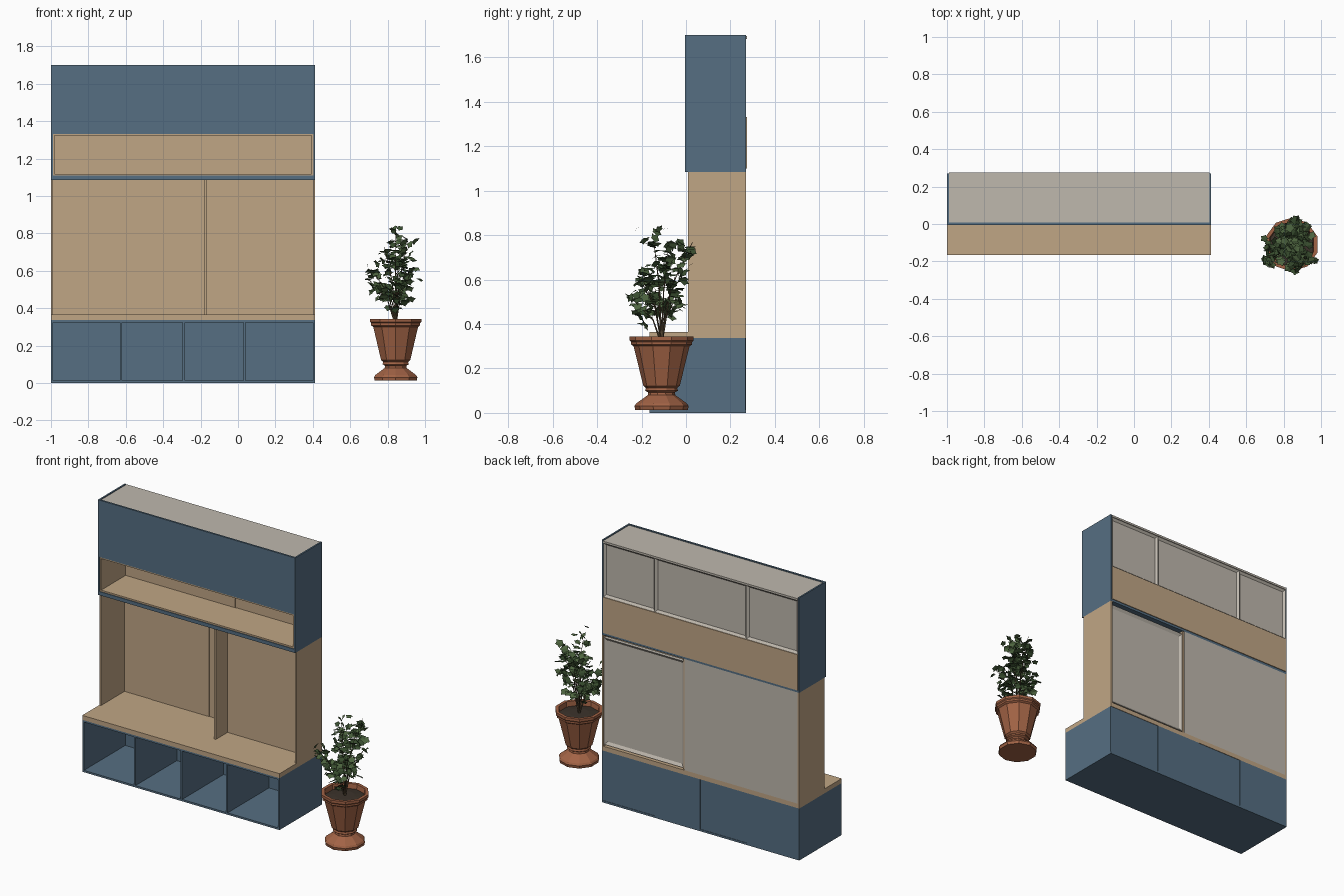
import bpy, bmesh, math, random
from mathutils import Vector, Matrix

cube = bpy.data.objects.get("Cube")
if cube:
    bpy.data.objects.remove(cube, do_unlink=True)
random.seed(4)


def material(name, r, g, b):
    m = bpy.data.materials.new(name)
    m.use_nodes = True
    m.diffuse_color = (r, g, b, 1)
    m.node_tree.nodes["Principled BSDF"].inputs["Base Color"].default_value = (r, g, b, 1)
    return m


blue = material("slate blue paint", .092, .158, .225)
wood = material("light oak", .53, .38, .235)
grey = material("warm grey board", .52, .48, .42)
clay = material("terracotta", .36, .125, .06)
soil_brown = material("dark soil", .045, .033, .024)
bark = material("stem brown", .11, .075, .04)
leaf_dark = material("dark leaf green", .04, .075, .028)
leaf_light = material("leaf green", .075, .13, .05)


def finish(name, bm, *mats):
    me = bpy.data.meshes.new(name)
    bm.to_mesh(me)
    bm.free()
    ob = bpy.data.objects.new(name, me)
    bpy.context.collection.objects.link(ob)
    for m in mats:
        me.materials.append(m)
    return ob


def board(name, x, y, z, mat, recess=0):
    """Box from (min, max) ranges, optionally with a recessed rear face."""
    bm = bmesh.new()
    bmesh.ops.create_cube(bm, size=1)
    for v in bm.verts:
        v.co = [r[0] + (c + .5) * (r[1] - r[0]) for r, c in zip((x, y, z), v.co)]
    if recess:
        bm.normal_update()
        rear = [f for f in bm.faces if f.normal.y > .9]
        bmesh.ops.inset_individual(bm, faces=rear, thickness=recess, depth=-.012)
    return finish(name, bm, mat)


L, R, T = -1.0, .413, .012          # cabinet ends and board thickness
BACK = .27

# Bench with four open cubbies
bench_y = (-.165, BACK - .012)
board("bench_base", (L, R), (-.165, BACK), (0, T), blue)
board("bench_deck", (L, R), bench_y, (.324, .336), blue)
stops = [L, -.625, -.29, .035, R]
for i, s in enumerate(stops):
    x0 = min(max(s - T / 2, L), R - T)
    board(f"bench_upright_{i}", (x0, x0 + T), bench_y, (T, .324), blue)
for i in range(4):
    rear = BACK - .003 * (i % 2)
    board(f"bench_back_{i}", (stops[i], stops[i + 1]), (BACK - T, rear), (T, .336), blue)
board("bench_seat", (L, R), (-.165, BACK), (.336, .365), wood)

# Open middle section with a shallow right bay
mid_z = (.365, 1.085)
for name, x0, y1 in (("right_side", L, BACK), ("left_side", R - T, BACK), ("bay_divider", -.178, .265)):
    board("middle_" + name, (x0, x0 + T), (.01, y1), mid_z, wood)
cuts = [L + T, -.79, -.38, -.178]
for i in range(3):
    front = .25 - .003 * (i % 2)
    board(f"hall_back_{i}", (cuts[i], cuts[i + 1]), (front, .258), mid_z, wood)
board("hall_rear_cover", (L + T, -.178), (.258, BACK), mid_z, grey)
board("bay_back", (-.166, R - T), (.13, .142), mid_z, wood)
board("bay_rear_cover", (-.166, R - T), (.24, .264), (.375, 1.065), grey, .025)

# Upper cabinet: open shelf below a closed cupboard
for name, x0 in (("right", L), ("left", R - .01)):
    board(f"cupboard_{name}_side", (x0, x0 + .01), (-.005, BACK), (1.085, 1.7), blue)
inner = (L + .01, R - .01)
board("cupboard_bottom", inner, (-.005, BACK), (1.085, 1.108), blue)
board("cupboard_front", inner, (-.005, .007), (1.332, 1.7), blue)
board("cupboard_top", inner, (.007, .275), (1.682, 1.695), grey)
board("shelf_floor", inner, (.0, .26), (1.108, 1.118), wood)
board("shelf_ceiling", inner, (.0, .26), (1.322, 1.332), wood)
for name, x0 in (("right", inner[0]), ("left", inner[1] - .01)):
    board(f"shelf_{name}_end", (x0, x0 + .01), (.0, .26), (1.118, 1.322), wood)
for i, x in enumerate(((inner[0], -.195), (-.195, inner[1]))):
    board(f"shelf_back_{i}", x, (.25 + .004 * i, .275), (1.1, 1.332), wood)
rear_cuts = [inner[0], -.62, .035, inner[1]]
for i in range(3):
    board(f"cupboard_rear_{i}", rear_cuts[i:i + 2], (.25, BACK), (1.332, 1.682), grey, .02)


# Faceted plant pot
def lathe(name, profile, sides, mat, centre):
    bm = bmesh.new()
    rings = []
    for r, z in profile:
        rings.append([bm.verts.new((centre.x + r * math.cos(a), centre.y + r * math.sin(a), z))
                      for a in (math.tau * (k + .5) / sides for k in range(sides))])
    for lo, hi in zip(rings, rings[1:]):
        for k in range(sides):
            j = (k + 1) % sides
            bm.faces.new((lo[k], lo[j], hi[j], hi[k]))
    bm.faces.new(rings[0][::-1])
    bm.faces.new(rings[-1])
    return finish(name, bm, mat)


pot = Vector((.843, -.11, 0))
lathe("plant_pot", [(.118, .012), (.122, .03), (.115, .042), (.062, .08), (.06, .092), (.074, .1),
                    (.07, .112), (.082, .122), (.126, .3), (.138, .308), (.138, .32), (.144, .326),
                    (.144, .343), (.124, .343), (.118, .3)], 10, clay, pot)
lathe("pot_soil", [(.115, .3), (.119, .312), (.06, .32)], 10, soil_brown, pot)

# Branching stems
root = pot + Vector((0, 0, .31))
tips = [(.03, .14, .46), (-.13, -.09, .3), (.09, -.1, .3), (-.06, .03, .42), (.0, -.04, .5),
        (.09, .06, .3), (-.06, .07, .22), (-.15, -.03, .25), (.02, -.13, .2), (.06, .03, .42)]
curve = bpy.data.curves.new("plant_stems", "CURVE")
curve.dimensions = "3D"
curve.bevel_depth = .004
curve.bevel_resolution = 0
curve.materials.append(bark)
paths = []
for t in tips:
    t = Vector(t)
    mid = Vector((t.x * .3, t.y * .3, t.z * .55))
    path = [root, root + mid, root + t]
    paths.append(path)
    sp = curve.splines.new("POLY")
    sp.points.add(2)
    for p, co, rad in zip(sp.points, path, (1.2, .7, .3)):
        p.co = (*co, 1)
        p.radius = rad
bpy.context.collection.objects.link(bpy.data.objects.new("plant_stems", curve))

# Lobed leaves scattered round the outer part of each stem
bm = bmesh.new()
for path in paths:
    for n in range(20):
        t = random.uniform(.1, 1.05)
        c = path[1].lerp(path[2], t) + Vector([random.gauss(0, .026) for _ in range(3)])
        c.x = min(max(c.x, .66), .972)
        c.y = min(max(c.y, -.25), .095)
        c.z = min(max(c.z, .37), .83)
        spin = Matrix.Rotation(random.uniform(0, math.tau), 3, "Z")
        tilt = Matrix.Rotation(random.uniform(.1, 1.2), 3, "X")
        size = random.uniform(.02, .031)
        hub = bm.verts.new(c)
        rim = []
        for k in range(10):
            a = math.tau * k / 10
            r = size * (1 if k % 2 else .68)
            local = Vector((r * math.cos(a), r * math.sin(a), -.25 * r * abs(math.sin(a))))
            rim.append(bm.verts.new(c + spin @ (tilt @ local)))
        shade = random.choice((0, 1))
        for k in range(10):
            bm.faces.new((hub, rim[k], rim[(k + 1) % 10])).material_index = shade
finish("plant_leaves", bm, leaf_dark, leaf_light)
